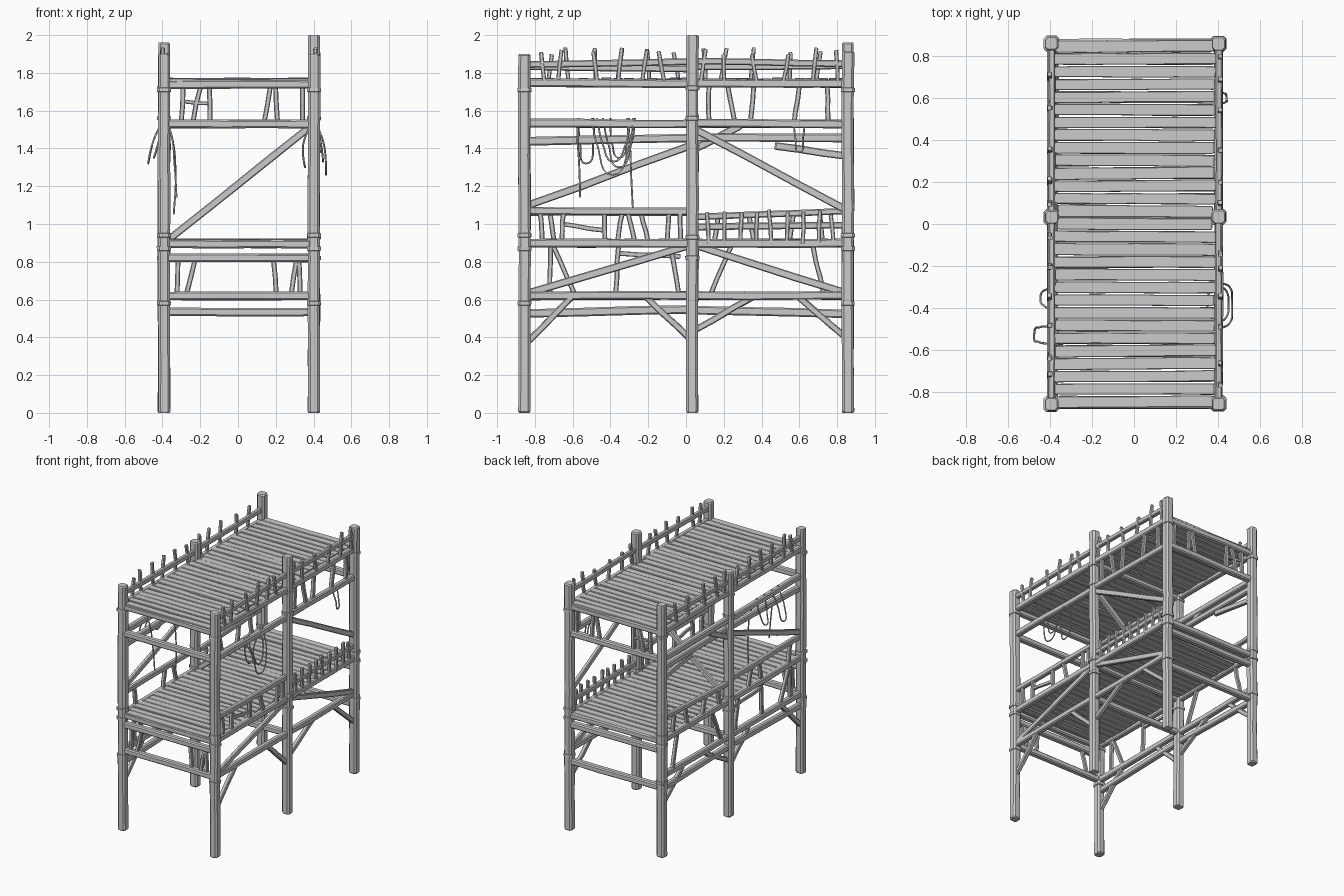
import bpy, bmesh, math, random
from mathutils import Vector

if "Cube" in bpy.data.objects:
    bpy.data.objects.remove(bpy.data.objects["Cube"])

random.seed(7)
XL, XR = -0.392, 0.402
YF, YM, YB = -0.855, 0.034, 0.857
parts = {}


def timber(part, p, q, w=0.045, h=0.045, segs=3, jit=0.0025, cham=0.18):
    """Rough-hewn timber with chamfered rectangular section from p to q."""
    bm = parts.setdefault(part, bmesh.new())
    p, q = Vector(p), Vector(q)
    d = (q - p).normalized()
    ref = Vector((0, 1, 0)) if abs(d.z) > 0.95 else Vector((0, 0, 1))
    side = d.cross(ref).normalized()
    up = side.cross(d)
    c = cham * min(w, h)
    a, b = w / 2, h / 2
    prof = [(a, -b + c), (a, b - c), (a - c, b), (-a + c, b),
            (-a, b - c), (-a, -b + c), (-a + c, -b), (a - c, -b)]
    length = (q - p).length
    tip = min(0.008, length * 0.1) / length
    stations = [(0, 0.85), (tip, 1)] + [(i / segs, 1) for i in range(1, segs)] + [(1 - tip, 1), (1, 0.85)]
    rings = []
    for t, s in stations:
        off = side * random.uniform(-jit, jit) + up * random.uniform(-jit, jit)
        s *= random.uniform(0.96, 1.04)
        rings.append([bm.verts.new(p.lerp(q, t) + off + side * u * s + up * v * s) for u, v in prof])
    for r0, r1 in zip(rings, rings[1:]):
        for i in range(8):
            j = (i + 1) % 8
            bm.faces.new((r0[i], r0[j], r1[j], r1[i]))
    bm.faces.new(rings[0][::-1])
    bm.faces.new(rings[-1])


def side_run(part, x, y0, z0, y1, z1, w=0.04, h=0.045):
    timber(part, (x, y0, z0), (x, y1, z1), w, h)


def cross_run(part, y, z, h=0.045, w=0.045):
    timber(part, (XL, y, z), (XR, y, z), w, h)


# Posts and lashing bands
tops = {(XL, YF): 1.9, (XL, YM): 1.905, (XL, YB): 1.96,
        (XR, YF): 1.9, (XR, YM): 2.0, (XR, YB): 1.915}
for (x, y), top in tops.items():
    timber("posts", (x, y, 0), (x, y, top), 0.064, 0.064, 7, 0.002, 0.2)
    bands = (0.82, 0.93, 1.56, 1.72) if y == YM else (0.58, 0.87, 0.94, 1.71)
    for z in bands:
        timber("post_bands", (x, y, z - 0.012), (x, y, z + 0.012), 0.073, 0.073, 1, 0.001)

# Decks: uneven planks across the width
for part, top, n in (("upper_deck_planks", 1.772, 29), ("lower_deck_planks", 0.922, 29)):
    pitch = 1.75 / n
    for i in range(n):
        y = -0.875 + pitch * (i + 0.5)
        z = top - 0.012 + random.uniform(-0.003, 0.003)
        tilt = random.uniform(-0.003, 0.003)
        end = 0.365 if min(abs(y - k) for k in (YF, YM, YB)) < 0.06 else 0.378
        timber(part, (-end + random.uniform(-.006, .006), y - tilt, z),
               (end + 0.008 + random.uniform(-.006, .006), y + tilt, z),
               pitch * random.uniform(0.84, 0.95), 0.022, 4, 0.0015, 0.12)

# Deck joists along the sides and across each frame
for x in (XL, XR):
    for y0, y1 in ((YF, YM), (YM, YB)):
        side_run("deck_joists", x, y0, 1.748, y1, 1.742)
        side_run("deck_joists", x, y0, 0.898, y1, 0.898)
        side_run("side_rails", x, y0, 1.533, y1, 1.53)
        side_run("lower_side_beams", x, y0, 0.62, y1, 0.622)
for y in (YF, YM, YB):
    cross_run("cross_joists", y, 1.74)
    cross_run("cross_joists", y, 0.895)
for y in (YF, YB):
    cross_run("end_rails", y, 1.53)
cross_run("end_beams", YF, 0.62)
cross_run("end_beams", YF, 0.822)
cross_run("end_beams", YM, 0.62)
cross_run("end_beams", YB, 0.535)
cross_run("end_beams", YB, 0.822)
side_run("lower_side_beams", XL, YF, 0.528, YM, 0.55)
side_run("lower_side_beams", XL, YM, 0.545, YB, 0.525)
side_run("side_rails", XL + 0.01, YF, 1.435, YM, 1.455)
side_run("side_rails", XL + 0.01, YM, 1.46, YB, 1.455)

# Upper deck railing with pegs poking above
pegs = {XR: (-.76, -.67, -.48, -.35, -.22, -.13, .09, .2, .36, .53, .68, .8),
        XL: (-.72, -.63, -.48, -.35, -.2, -.05, .1, .2, .35, .55, .7)}
for x, ys in pegs.items():
    dz = 0.0 if x > 0 else -0.01
    side_run("upper_railing", x, YF, 1.845 + dz, YM, 1.86 + dz * 4, 0.032, 0.036)
    side_run("upper_railing", x, YM, 1.862 + dz * 3, YB, 1.848 + dz, 0.032, 0.036)
    for y in ys:
        lean = random.uniform(-0.018, 0.018)
        px = x + math.copysign(0.008, x)
        timber("upper_railing_pegs", (px, y - lean, 1.75),
               (px, y + lean, random.uniform(1.895, 1.935)), 0.022, 0.022, 2)

# Lower deck railing: short pegged rail on the right rear, tall rail elsewhere
side_run("lower_railing", XR, YF, 1.07, YM, 1.065, 0.035, 0.04)
side_run("lower_railing", XL, YF, 1.065, YM, 1.06, 0.035, 0.04)
side_run("lower_railing", XL, YM, 1.035, YB, 1.07, 0.035, 0.035)
side_run("lower_railing", XR, YM, 0.985, YB, 0.995, 0.032, 0.036)
for i in range(9):
    y = 0.12 + i * 0.083
    timber("lower_railing_pegs", (XR + 0.008, y, 0.89),
           (XR + 0.008, y + random.uniform(-.025, .025), random.uniform(1.05, 1.08)), 0.022, 0.022, 2)

# Uprights between rails: (x, y bottom, z bottom, y top, z top)
uprights = [
    (XR, -.76, .91, -.77, 1.06), (XR, -.66, .91, -.65, 1.06), (XR, -.43, .91, -.43, 1.06),
    (XR, -.27, .91, -.31, 1.06), (XR, -.1, .91, -.09, 1.06), (XR, -.03, .91, -.03, 1.06),
    (XL, -.7, .91, -.72, 1.06), (XL, -.36, .91, -.34, 1.06), (XL, -.2, .91, -.24, 1.06),
    (XL, .15, .91, .17, 1.04), (XL, .36, .91, .33, 1.05), (XL, .55, .91, .57, 1.06), (XL, .72, .91, .71, 1.06),
    (XR, .12, 1.54, .12, 1.73), (XR, .26, 1.52, .22, 1.74), (XR, .34, 1.54, .36, 1.73),
    (XR, .57, 1.52, .6, 1.74), (XR, .75, 1.54, .75, 1.73),
    (XL, -.72, .63, -.72, .88), (XL, -.59, .63, -.7, .88), (XL, -.37, .63, -.36, .88),
    (XL, -.04, .63, -.08, .88), (XL, .13, .63, .24, .88), (XL, .73, .63, .67, .88)]
for x, y0, z0, y1, z1 in uprights:
    side_run("side_uprights", x, y0, z0, y1, z1, 0.028, 0.026)
for y, z0, z1, xs in ((YB, 1.54, 1.73, ((-.3, -.29), (-.24, -.2), (-.15, -.15), (.14, .17), (.21, .2), (.34, .34))),
                      (YF, .63, .81, ((-.32, -.32), (-.27, -.23), (.2, .19), (.28, .31), (.33, .32)))):
    for x0, x1 in xs:
        timber("end_uprights", (x0, y, z0), (x1, y, z1), 0.026, 0.026, 2)
timber("end_uprights", (-.28, YB, 1.65), (-.15, YB, 1.635), 0.02, 0.02, 2)
side_run("side_uprights", XR, -.66, 1.0, -.43, .965, .02, .025)
side_run("side_uprights", XL, -.37, .845, -.03, .83, .02, .025)

# Diagonal braces: (x, y0, z0, y1, z1)
braces = [(XL, YF, 1.09, YM, 1.42), (XL, YM, 1.39, .29, 1.52), (XR, YM, 1.51, YB, 1.07),
          (XR, YF, .63, YM, .89), (XR, YM, .89, YB, .63), (XL + .02, .47, 1.415, .84, 1.36)]
for b in braces:
    side_run("diagonal_braces", *b, 0.028, 0.04)
for x in (XR, XL):
    for b in ((YF, .36, -.6, .62), (-.22, .62, YM, .38), (YM, .43, .36, .62), (.59, .62, YB, .39)):
        side_run("knee_braces", x, *b, 0.03, 0.034)
timber("diagonal_braces", (XL, YM, 0.9), (XR, YM, 1.53), 0.03, 0.04)

for name, bm in parts.items():
    bmesh.ops.recalc_face_normals(bm, faces=bm.faces)
    me = bpy.data.meshes.new(name)
    bm.to_mesh(me)
    bm.free()
    bpy.context.collection.objects.link(bpy.data.objects.new(name, me))


# Ropes draped over the side rails
def rope(name, pts):
    cu = bpy.data.curves.new(name, 'CURVE')
    cu.dimensions = '3D'
    cu.bevel_depth = 0.005
    cu.bevel_resolution = 1
    cu.resolution_u = 6
    sp = cu.splines.new('BEZIER')
    sp.bezier_points.add(len(pts) - 1)
    for bp, co in zip(sp.bezier_points, pts):
        bp.co = co
        bp.handle_left_type = bp.handle_right_type = 'AUTO'
    bpy.context.collection.objects.link(bpy.data.objects.new(name, cu))


for i, (y0, y1, low, out) in enumerate(((-.5, -.28, 1.26, .465), (-.47, -.3, 1.33, .45), (-.44, -.27, 1.3, .355))):
    rope(f"right_rope_{i}", [(XR, y0, 1.56), (out - .01, y0 + .03, 1.42), (out, (y0 + y1) / 2, low),
                             (out - .01, y1 - .02, 1.42), (XR, y1, 1.56)])
for i, (y0, y1, low, out) in enumerate(((-.57, -.49, 1.32, -.475), (-.4, -.31, 1.35, -.445))):
    rope(f"left_rope_{i}", [(XL, y0, 1.56), (out + .02, y0 + .01, 1.42), (out, (y0 + y1) / 2, low),
                            (out + .03, y1, 1.45), (XL, y1, 1.56)])
rope("left_rope_end_a", [(XL, -.57, 1.56), (-.36, -.575, 1.5), (-.335, -.565, 1.3), (-.325, -.56, 1.14)])
rope("left_rope_end_b", [(XL, -.31, 1.56), (-.355, -.3, 1.48), (-.33, -.29, 1.25), (-.34, -.28, 1.05)])
rope("right_rope_rear", [(XR, .57, 1.55), (.435, .58, 1.45), (.44, .6, 1.38), (.43, .62, 1.46), (XR, .63, 1.55)])
